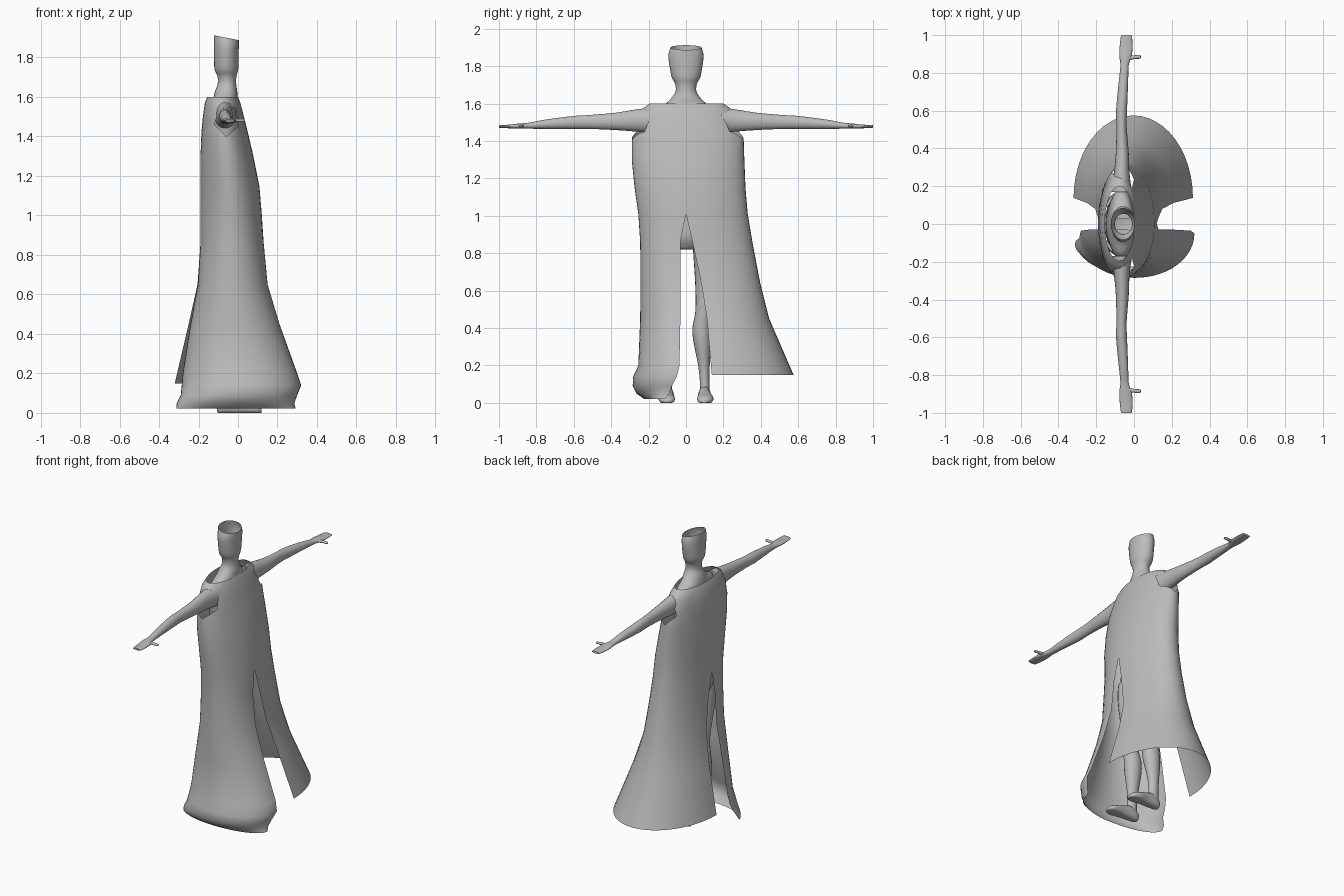
import bpy, bmesh, math
from mathutils import Vector

grey = bpy.data.materials.new("plain grey")
grey.diffuse_color = (0.5, 0.5, 0.5, 1)


def finish(bm, name, angle=60):
    bmesh.ops.remove_doubles(bm, verts=bm.verts, dist=0.0005)
    bmesh.ops.recalc_face_normals(bm, faces=bm.faces)
    me = bpy.data.meshes.new(name)
    bm.to_mesh(me)
    bm.free()
    me.materials.append(grey)
    ob = bpy.data.objects.new(name, me)
    bpy.context.collection.objects.link(ob)
    bpy.ops.object.select_all(action='DESELECT')
    ob.select_set(True)
    bpy.context.view_layer.objects.active = ob
    bpy.ops.object.shade_smooth_by_angle(angle=math.radians(angle))
    return ob


def smooth_rows(rows, n=3):
    """Catmull-Rom interpolation of a list of number rows."""
    out = []
    for i in range(len(rows) - 1):
        a, b, c, d = rows[max(i - 1, 0)], rows[i], rows[i + 1], rows[min(i + 2, len(rows) - 1)]
        for k in range(n):
            t = k / n
            out.append([0.5 * (2 * q + (r - p) * t + (2 * p - 5 * q + 4 * r - s) * t * t
                               + (3 * q - p - 3 * r + s) * t ** 3) for p, q, r, s in zip(a, b, c, d)])
    return out + [list(rows[-1])]


def skin(bm, rings, closed=True):
    vs = [[bm.verts.new(p) for p in r] for r in rings]
    for a, b in zip(vs, vs[1:]):
        for j in range(len(a) if closed else len(a) - 1):
            k = (j + 1) % len(a)
            bm.faces.new((a[j], a[k], b[k], b[j]))
    return vs


def limb(name, rows, axis, side=1, caps=(True, True), seg=20, n=3):
    """Rows: position along axis, two centre coordinates, two radii. side mirrors y."""
    bm = bmesh.new()
    rings = []
    for s, c1, c2, r1, r2 in smooth_rows(rows, n):
        ring = []
        for j in range(seg):
            t = 2 * math.pi * j / seg
            u, v = c1 + r1 * math.cos(t), c2 + r2 * math.sin(t)
            x, y, z = {'X': (s, u, v), 'Y': (u, s, v), 'Z': (u, v, s)}[axis]
            ring.append((x, y * side, max(z, 0)))
        rings.append(ring)
    vs = skin(bm, rings)
    if caps[0]:
        bm.faces.new(vs[0])
    if caps[1]:
        bm.faces.new(vs[-1])
    return finish(bm, name)


# Torso, neck and open-topped head
body = limb("body", [
    (0.82, -0.06, 0, 0.06, 0.06), (0.88, -0.06, 0, 0.095, 0.14), (0.97, -0.06, 0, 0.095, 0.16),
    (1.12, -0.06, 0, 0.08, 0.135), (1.35, -0.06, 0, 0.09, 0.165), (1.5, -0.065, 0, 0.075, 0.19),
    (1.57, -0.065, 0, 0.062, 0.165), (1.6, -0.063, 0, 0.06, 0.11), (1.63, -0.06, 0, 0.056, 0.078),
    (1.665, -0.056, 0, 0.047, 0.056), (1.705, -0.056, 0, 0.048, 0.058), (1.74, -0.059, 0, 0.06, 0.076),
    (1.8, -0.059, 0, 0.062, 0.088), (1.86, -0.059, 0, 0.063, 0.094), (1.9, -0.059, 0, 0.063, 0.083)],
    'Z', caps=(True, False), seg=28)
for v in body.data.vertices:          # slanted head rim
    if v.co.z > 1.85:
        v.co.z -= (v.co.x + 0.059) * 0.2 * (v.co.z - 1.85) / 0.05

for side, tag in ((1, "left"), (-1, "right")):
    # Arm with flat hand
    limb("arm_" + tag, [
        (0.17, -0.065, 1.51, 0.055, 0.07), (0.26, -0.065, 1.51, 0.042, 0.06),
        (0.38, -0.062, 1.505, 0.034, 0.046), (0.52, -0.066, 1.502, 0.027, 0.037),
        (0.6, -0.066, 1.499, 0.029, 0.035), (0.75, -0.056, 1.49, 0.025, 0.025),
        (0.84, -0.05, 1.482, 0.022, 0.016), (0.89, -0.045, 1.48, 0.033, 0.014),
        (0.94, -0.042, 1.478, 0.034, 0.01), (0.99, -0.04, 1.478, 0.03, 0.008),
        (1.0, -0.04, 1.478, 0.027, 0.006)], 'Y', side)
    # Thumb pointing forward
    limb("thumb_" + tag, [(-0.045, 0.875, 1.48, 0.014, 0.01), (0.0, 0.883, 1.481, 0.010, 0.008),
                          (0.03, 0.885, 1.481, 0.010, 0.007), (0.036, 0.885, 1.481, 0.005, 0.004)],
         'X', side, seg=10, n=2)
    # Leg
    limb("leg_" + tag, [
        (0.92, -0.06, 0.095, 0.085, 0.07), (0.82, -0.06, 0.105, 0.083, 0.068),
        (0.62, -0.055, 0.1, 0.06, 0.05), (0.49, -0.05, 0.095, 0.05, 0.045),
        (0.4, -0.06, 0.084, 0.054, 0.05), (0.32, -0.065, 0.088, 0.054, 0.047),
        (0.2, -0.07, 0.096, 0.037, 0.031), (0.1, -0.068, 0.1, 0.032, 0.025),
        (0.04, -0.065, 0.1, 0.036, 0.03)], 'Z', side)
    # Foot
    limb("foot_" + tag, [
        (-0.107, 0.098, 0.027, 0.012, 0.016), (-0.095, 0.098, 0.03, 0.027, 0.034),
        (-0.05, 0.099, 0.04, 0.034, 0.048), (0.0, 0.1, 0.033, 0.036, 0.042),
        (0.06, 0.103, 0.022, 0.044, 0.03), (0.1, 0.1, 0.015, 0.038, 0.022),
        (0.12, 0.098, 0.01, 0.018, 0.01)], 'X', side)

# Robe: two half shells joined above the slits. Rows: z, back x, front x, side y, slit edge y
upper = [(1.60, -0.155, 0.0, 0.2), (1.57, -0.168, 0.012, 0.245), (1.5, -0.178, 0.03, 0.285),
         (1.42, -0.185, 0.05, 0.308), (1.3, -0.19, 0.078, 0.312), (1.15, -0.19, 0.108, 0.318),
         (1.01, -0.19, 0.12, 0.33)]
narrow = (0.195, 0.235, 0.27, 0.29, 0.29, 0.275, 0.255)
long_side = [r + (0,) for r in upper] + [
    (0.86, -0.19, 0.13, 0.355, 0.035), (0.65, -0.205, 0.15, 0.395, 0.08),
    (0.45, -0.25, 0.21, 0.445, 0.112), (0.15, -0.32, 0.312, 0.575, 0.138)]
short_side = [r[:3] + (-w, 0) for r, w in zip(upper, narrow)] + [
    (0.86, -0.19, 0.13, -0.245, -0.03), (0.65, -0.203, 0.15, -0.243, -0.03),
    (0.45, -0.24, 0.21, -0.245, -0.03), (0.2, -0.28, 0.3, -0.255, -0.035),
    (0.14, -0.285, 0.32, -0.283, -0.05), (0.09, -0.29, 0.3, -0.285, -0.075),
    (0.05, -0.31, 0.285, -0.265, -0.09), (0.022, -0.312, 0.292, -0.225, -0.11)]
bm = bmesh.new()
for rows in (long_side, short_side):
    rings = []
    for z, x0, x1, y, e in rows:
        rings.append([((x0 + x1) / 2 + (x1 - x0) / 2 * math.cos(math.pi * j / 24),
                       e + (y - e) * math.sin(math.pi * j / 24), z) for j in range(25)])
    skin(bm, rings, closed=False)

# Arm holes: cut a six-sided outline through both sides and drop the faces inside
hole = [(-0.06, 1.40), (0.0, 1.45), (-0.01, 1.54), (-0.045, 1.565), (-0.09, 1.555), (-0.12, 1.46)]
planes = []
for (ax, az), (bx, bz) in zip(hole, hole[1:] + hole[:1]):
    planes.append((Vector((ax, 0, az)), Vector((bz - az, 0, ax - bx)).normalized()))
for co, no in planes:
    near = [f for f in bm.faces if abs(f.calc_center_median().y) > 0.15 and f.calc_center_median().z > 1.3]
    geom = near + list({e for f in near for e in f.edges}) + list({v for f in near for v in f.verts})
    bmesh.ops.bisect_plane(bm, geom=geom, dist=0.0001, plane_co=co, plane_no=no)
gone = [f for f in bm.faces if abs(f.calc_center_median().y) > 0.15
        and all((f.calc_center_median() - co).dot(no) < 0 for co, no in planes)]
bmesh.ops.delete(bm, geom=gone, context='FACES')
finish(bm, "robe", 75)
